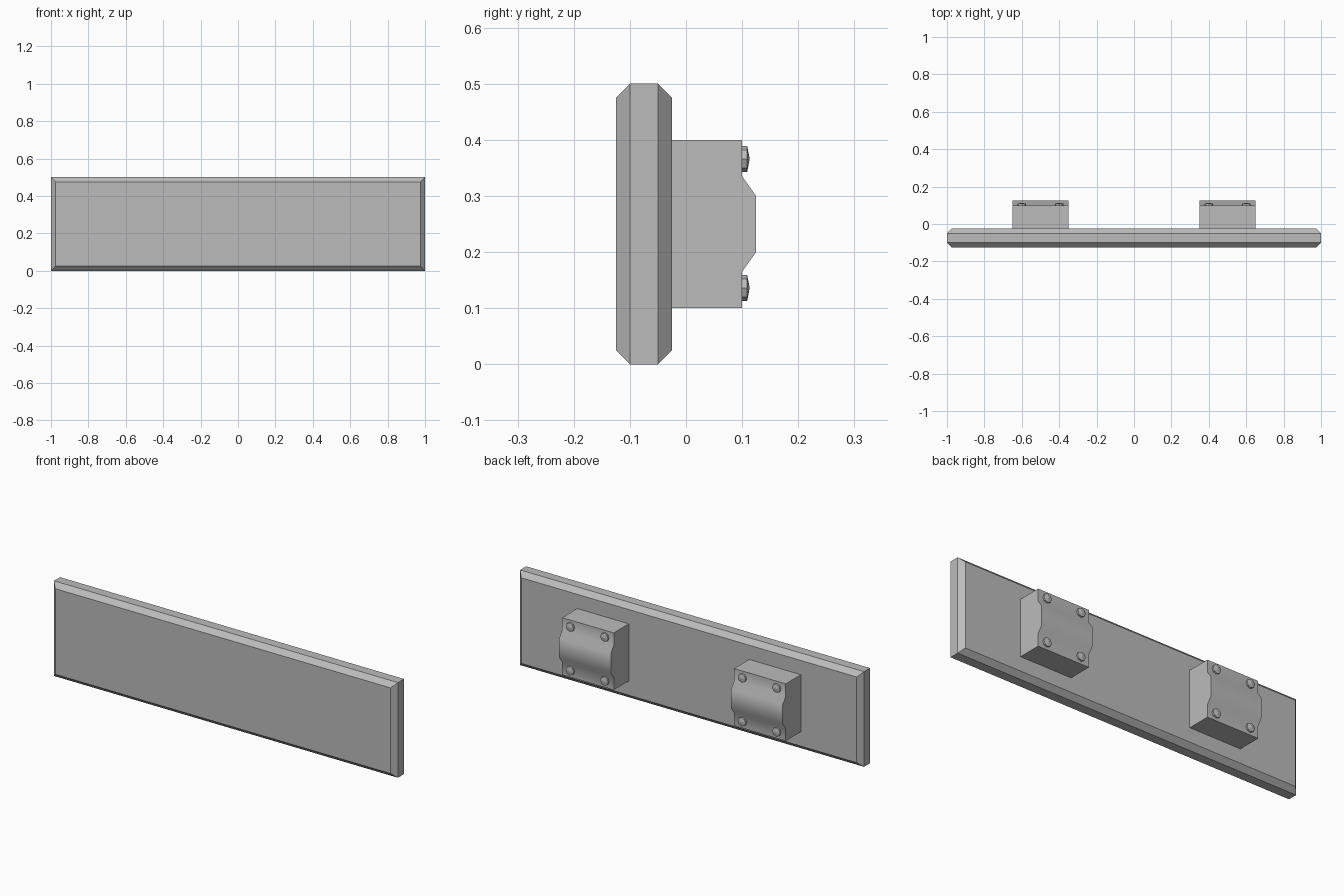
import bpy, bmesh, math
from mathutils import Vector

if "Cube" in bpy.data.objects:
    bpy.data.objects.remove(bpy.data.objects["Cube"])

grey = bpy.data.materials.new("plain_grey")
grey.diffuse_color = (0.5, 0.5, 0.5, 1)
grey.use_nodes = True
grey.node_tree.nodes["Principled BSDF"].inputs["Base Color"].default_value = grey.diffuse_color


def loft(name, rings, smooth=None, cap_tip=None):
    """Skin a list of vertex rings; close the ends (last one to a tip if given)."""
    bm = bmesh.new()
    loops = [[bm.verts.new(p) for p in ring] for ring in rings]
    n = len(loops[0])
    for a, b in zip(loops, loops[1:]):
        for i in range(n):
            j = (i + 1) % n
            bm.faces.new((a[i], a[j], b[j], b[i]))
    bm.faces.new(loops[0])
    if cap_tip:
        tip = bm.verts.new(cap_tip)
        for i in range(n):
            bm.faces.new((loops[-1][i], loops[-1][(i + 1) % n], tip))
    else:
        bm.faces.new(loops[-1])
    bmesh.ops.recalc_face_normals(bm, faces=bm.faces)
    mesh = bpy.data.meshes.new(name)
    bm.to_mesh(mesh)
    bm.free()
    mesh.materials.append(grey)
    obj = bpy.data.objects.new(name, mesh)
    bpy.context.collection.objects.link(obj)
    if smooth:
        bpy.ops.object.select_all(action='DESELECT')
        obj.select_set(True)
        bpy.context.view_layer.objects.active = obj
        bpy.ops.object.shade_smooth_by_angle(angle=math.radians(smooth))
    return obj


# Board with chamfered front and back rims
def rim(y, inset):
    x, lo, hi = 1 - inset, inset, 0.5 - inset
    return [(-x, y, lo), (x, y, lo), (x, y, hi), (-x, y, hi)]


loft("board", [rim(-0.125, 0.025), rim(-0.1, 0), rim(-0.05, 0), rim(-0.025, 0.025)])

# Mounting blocks with a softly raised back, each with four bolts
profile = [(-0.025, 0.1), (0.1, 0.1), (0.1, 0.165), (0.125, 0.2),
           (0.125, 0.3), (0.1, 0.335), (0.1, 0.4), (-0.025, 0.4)]
for side, label in ((-1, "left"), (1, "right")):
    cx = 0.5 * side
    loft(f"mounting_block_{label}",
         [[(cx + dx, y, z) for y, z in profile] for dx in (-0.15, 0.15)], smooth=60)
    for bx in (cx - 0.1, cx + 0.1):
        for bz in (0.136, 0.366):
            def ring(y):
                return [(bx + 0.023 * math.cos(k * math.pi / 4), y,
                         bz + 0.023 * math.sin(k * math.pi / 4)) for k in range(8)]
            loft("bolt", [ring(0.1), ring(0.109)], cap_tip=(bx, 0.1135, bz))
